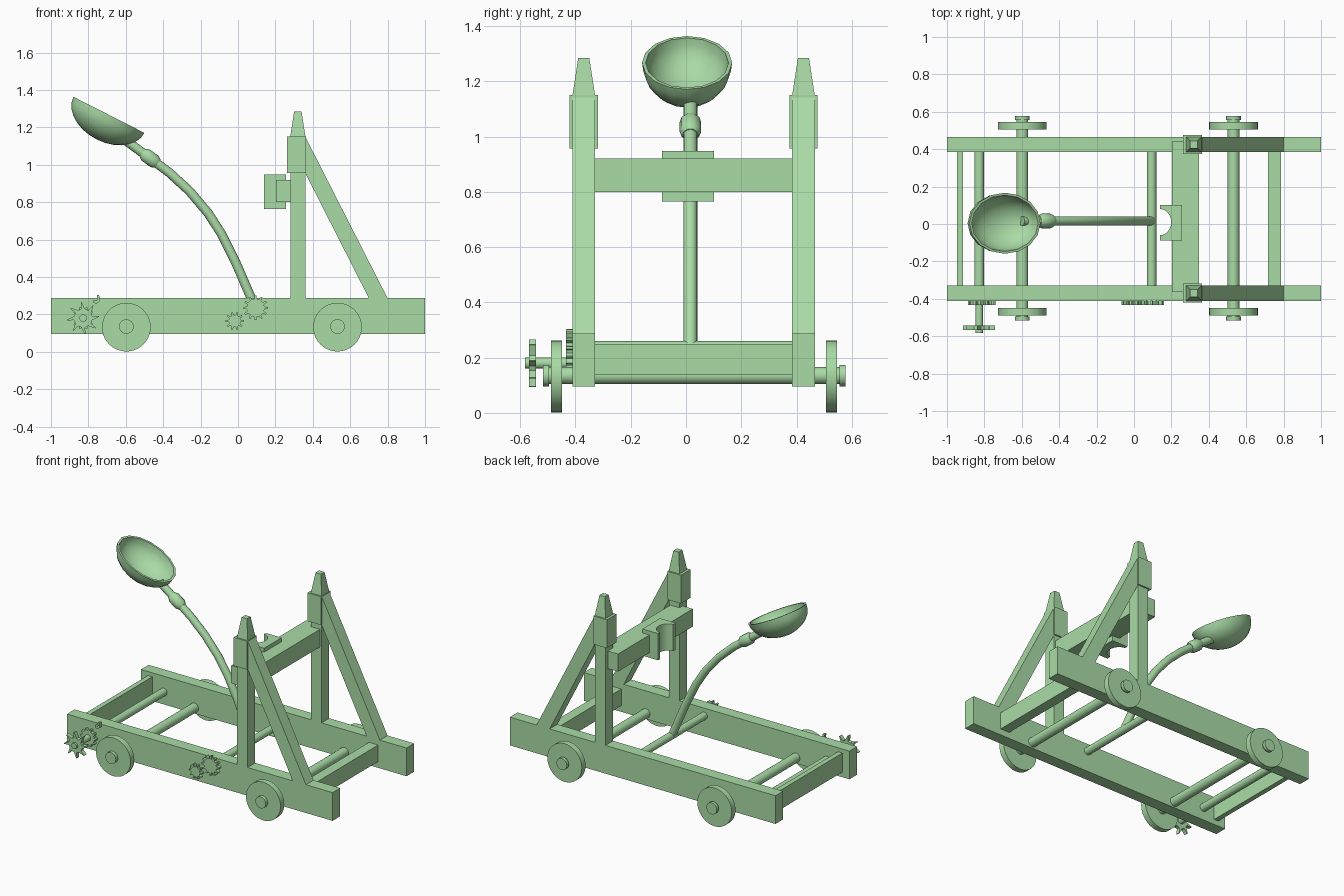
import bpy, bmesh, math
from mathutils import Vector, Matrix

if "Cube" in bpy.data.objects:
    bpy.data.objects.remove(bpy.data.objects["Cube"])

green = bpy.data.materials.new("pale green")
green.diffuse_color = (0.40, 0.71, 0.38, 1)
green.use_nodes = True
green.node_tree.nodes["Principled BSDF"].inputs["Base Color"].default_value = green.diffuse_color


def finish(name, bm, smooth=True):
    bmesh.ops.recalc_face_normals(bm, faces=bm.faces)
    mesh = bpy.data.meshes.new(name)
    bm.to_mesh(mesh)
    bm.free()
    ob = bpy.data.objects.new(name, mesh)
    bpy.context.collection.objects.link(ob)
    mesh.materials.append(green)
    if smooth:
        bpy.ops.object.select_all(action='DESELECT')
        ob.select_set(True)
        bpy.context.view_layer.objects.active = ob
        bpy.ops.object.shade_smooth_by_angle(angle=math.radians(35))
    return ob


def box(name, x, y, z):
    bm = bmesh.new()
    bmesh.ops.create_cube(bm, size=1)
    for v in bm.verts:
        v.co = [r[0] if c < 0 else r[1] for c, r in zip(v.co, (x, y, z))]
    return finish(name, bm, False)


def prism(name, pts, lo, hi, to3d):
    """Extrude a 2D outline between two depths."""
    bm = bmesh.new()
    a = [bm.verts.new(to3d(u, v, lo)) for u, v in pts]
    b = [bm.verts.new(to3d(u, v, hi)) for u, v in pts]
    bm.faces.new(a)
    bm.faces.new(b[::-1])
    for i in range(len(pts)):
        j = (i + 1) % len(pts)
        bm.faces.new((a[i], a[j], b[j], b[i]))
    return finish(name, bm)


def side(u, v, d):
    return (u, d, v)


def plan(u, v, d):
    return (u, v, d)


def rod(name, x, z, y0, y1, r, n=24):
    """Cylinder lying along y."""
    ring = [(x + r * math.cos(2 * math.pi * i / n), z + r * math.sin(2 * math.pi * i / n))
            for i in range(n)]
    return prism(name, ring, y0, y1, side)


def gear(name, x, z, y0, y1, teeth, r_in, r_out, tip, lean=0.0):
    """Toothed disc; tip is the tooth's width at its end, lean hooks the teeth."""
    pts, step = [], 2 * math.pi / teeth
    for i in range(teeth):
        for off, r in ((-.27, r_in), (lean - tip, r_out), (lean + tip, r_out), (.27, r_in)):
            a = (i + off) * step
            pts.append((x + r * math.cos(a), z + r * math.sin(a)))
    return prism(name, pts, y0, y1, side)


def tube(name, pts, radii, n=16):
    """Round tube along a path lying in an xz plane."""
    bm = bmesh.new()
    rings = []
    for i, p in enumerate(pts):
        t = (pts[min(i + 1, len(pts) - 1)] - pts[max(i - 1, 0)]).normalized()
        s = Vector((0, 1, 0))
        u = t.cross(s)
        rings.append([bm.verts.new(p + radii[i] * (math.cos(2 * math.pi * k / n) * s
                                                   + math.sin(2 * math.pi * k / n) * u))
                      for k in range(n)])
    for a, b in zip(rings, rings[1:]):
        for k in range(n):
            bm.faces.new((a[k], a[(k + 1) % n], b[(k + 1) % n], b[k]))
    bm.faces.new(rings[0])
    bm.faces.new(rings[-1])
    return finish(name, bm)


# Two matching side frames: rail, post, sleeve, tapered tip, diagonal brace
for label, yc in (("front", -0.370), ("back", 0.425)):
    y = (yc - 0.041, yc + 0.041)
    box(label + "_rail", (-1, 1), y, (0.095, 0.287))
    box(label + "_post", (0.28, 0.36), y, (0.28, 1.15))
    box(label + "_post_sleeve", (0.262, 0.364), (yc - 0.051, yc + 0.051), (0.957, 1.15))
    bm = bmesh.new()
    bmesh.ops.create_cone(bm, cap_ends=True, segments=4, radius1=0.041 * math.sqrt(2),
                          radius2=0.02 * math.sqrt(2), depth=0.137,
                          matrix=Matrix.Translation((0.32, yc, 1.2165))
                          @ Matrix.Rotation(math.pi / 4, 4, 'Z'))
    finish(label + "_post_tip", bm, False)
    prism(label + "_brace", [(0.36, 1.15), (0.80, 0.286), (0.70, 0.286), (0.36, 0.955)],
          y[0], y[1], side)

# Cross beams
box("upper_beam", (0.203, 0.348), (-0.363, 0.441), (0.80, 0.92))
box("right_beam", (0.717, 0.786), (-0.34, 0.395), (0.137, 0.25))
box("left_beam", (-0.947, -0.914), (-0.34, 0.395), (0.13, 0.26))

# Arm rest with a round notch
notch = [(0.139 + 0.06 * math.sin(math.pi * i / 12), 0.01 + 0.07 * math.cos(math.pi * i / 12))
         for i in range(13)]
prism("arm_rest", [(0.257, -0.087), (0.257, 0.102), (0.139, 0.102)] + notch + [(0.139, -0.087)],
      0.765, 0.947, plan)

# Wheels on axles with end knobs
for label, x in (("left", -0.597), ("right", 0.532)):
    rod(label + "_axle", x, 0.135, -0.515, 0.578, 0.031)
    for end, w, k in (("front", -0.468, -0.506), ("back", 0.526, 0.567)):
        rod(f"{label}_{end}_wheel", x, 0.132, w - 0.02, w + 0.02, 0.13, 40)
        rod(f"{label}_{end}_knob", x, 0.135, k - 0.011, k + 0.011, 0.039)

# Winding drum with ratchet, spiked handle and pawl
rod("winding_drum", -0.828, 0.18, -0.41, 0.395, 0.026)
rod("winding_shaft", -0.828, 0.18, -0.582, -0.40, 0.02)
gear("winding_ratchet", -0.828, 0.18, -0.432, -0.41, 10, 0.048, 0.06, 0.12)
gear("spiked_handle", -0.828, 0.18, -0.568, -0.542, 8, 0.05, 0.086, 0.03, 0.15)
prism("pawl", [(-0.772, 0.262), (-0.757, 0.257), (-0.741, 0.27), (-0.742, 0.303),
               (-0.755, 0.303), (-0.752, 0.28), (-0.762, 0.274), (-0.772, 0.278)],
      -0.432, -0.41, side)

# Arm pivot and its gears
rod("arm_pivot", 0.094, 0.235, -0.41, 0.395, 0.025)
gear("large_gear", 0.094, 0.235, -0.434, -0.41, 12, 0.048, 0.066, 0.13)
gear("small_gear", -0.018, 0.165, -0.434, -0.41, 10, 0.033, 0.049, 0.13)

# Curved throwing arm
path = [(0.094, 0.235), (0.065, 0.30), (-0.013, 0.48), (-0.088, 0.63), (-0.16, 0.742),
        (-0.26, 0.86), (-0.366, 0.957), (-0.473, 1.037), (-0.60, 1.13)]
pts = [Vector((x, 0.016, z)) for x, z in path]
tube("throwing_arm", pts, [0.025] * len(pts))

# Collar on the arm
c0, c1 = Vector((-0.43, 0.016, 1.006)), Vector((-0.51, 0.016, 1.064))
tube("arm_collar", [c0.lerp(c1, t) for t in (0, 0.2, 0.8, 1)], [0.028, 0.039, 0.039, 0.028], 10)

# Oval tilted bowl with wall thickness
bm = bmesh.new()
n, m = 16, 7
along, down = Vector((0.891, 0, -0.453)), Vector((-0.453, 0, -0.891))
centre = Vector((-0.69, 0.004, 1.267))


def shell(a, b, d):
    rings = []
    for j in range(m):
        t = j / m * math.pi / 2
        rings.append([bm.verts.new(centre + along * a * math.cos(t) * math.cos(2 * math.pi * k / n)
                                   + Vector((0, b * math.cos(t) * math.sin(2 * math.pi * k / n), 0))
                                   + down * d * math.sin(t)) for k in range(n)])
    pole = bm.verts.new(centre + down * d)
    for p, q in zip(rings, rings[1:]):
        for k in range(n):
            bm.faces.new((p[k], p[(k + 1) % n], q[(k + 1) % n], q[k]))
    for k in range(n):
        bm.faces.new((rings[-1][k], rings[-1][(k + 1) % n], pole))
    return rings[0]


outer, inner = shell(0.213, 0.163, 0.147), shell(0.199, 0.150, 0.133)
for k in range(n):
    bm.faces.new((outer[k], outer[(k + 1) % n], inner[(k + 1) % n], inner[k]))
finish("bowl", bm)
